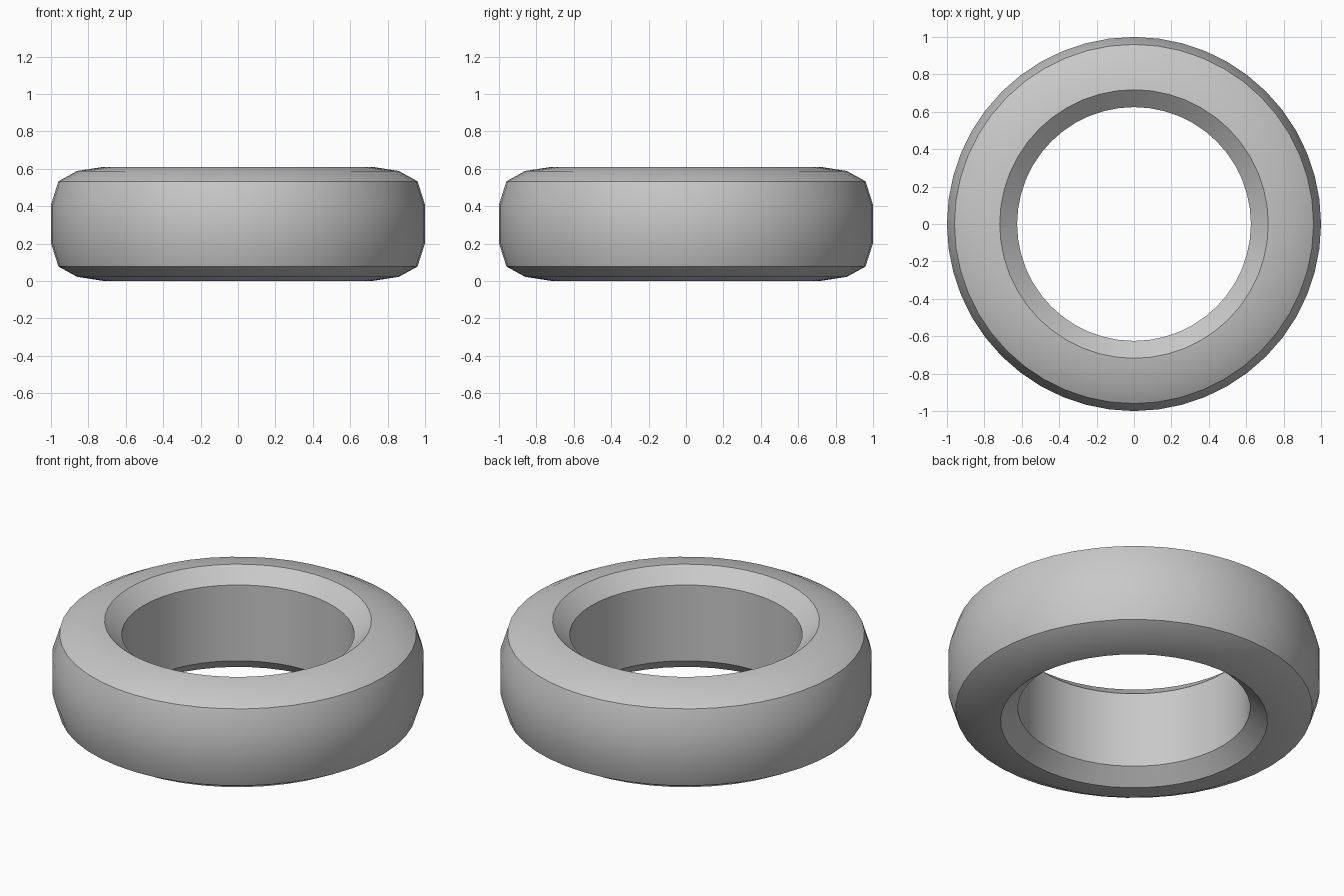
import bpy
import bmesh
from math import radians, tau

SEGMENTS = 48
HEIGHT = 0.61

cube = bpy.data.objects.get("Cube")
if cube:
    bpy.data.objects.remove(cube, do_unlink=True)

# Grey material
grey = bpy.data.materials.new("plain_grey")
grey.use_nodes = True
colour = (0.58, 0.58, 0.58, 1)
grey.diffuse_color = colour
grey.node_tree.nodes["Principled BSDF"].inputs["Base Color"].default_value = colour

# Upper half of the cross-section (radius, height), mirrored for the lower half
upper = [(0.625, 0.53), (0.718, HEIGHT), (0.86, 0.588), (0.96, 0.533), (1.0, 0.407)]
profile = upper + [(r, HEIGHT - z) for r, z in reversed(upper)]

# Ring: closed cross-section spun around the z axis
bm = bmesh.new()
verts = [bm.verts.new((r, 0, z)) for r, z in profile]
edges = [bm.edges.new((v, verts[i - 1])) for i, v in enumerate(verts)]
bmesh.ops.spin(bm, geom=verts + edges, cent=(0, 0, 0), axis=(0, 0, 1),
               angle=tau, steps=SEGMENTS, use_merge=False)
bmesh.ops.remove_doubles(bm, verts=bm.verts[:], dist=0.0005)
bmesh.ops.recalc_face_normals(bm, faces=bm.faces[:])
mesh = bpy.data.meshes.new("ring")
bm.to_mesh(mesh)
bm.free()
mesh.materials.append(grey)

ring = bpy.data.objects.new("ring", mesh)
bpy.context.collection.objects.link(ring)

# Smooth surfaces with crisp chamfer edges
bpy.ops.object.select_all(action="DESELECT")
ring.select_set(True)
bpy.context.view_layer.objects.active = ring
bpy.ops.object.shade_smooth_by_angle(angle=radians(30))
